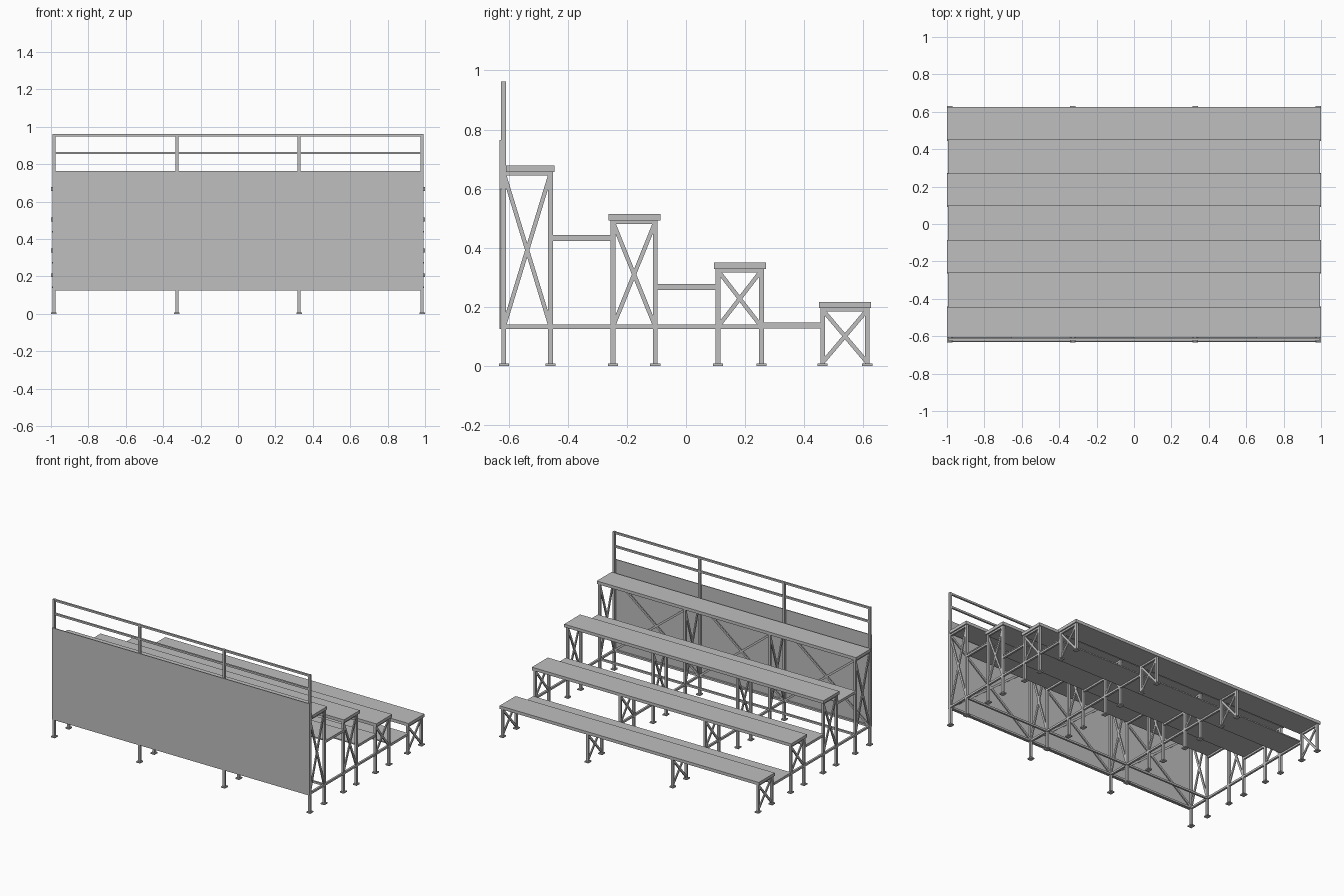
import bpy, bmesh
from mathutils import Vector, Matrix

if "Cube" in bpy.data.objects:
    bpy.data.objects.remove(bpy.data.objects["Cube"])

steel = bpy.data.materials.new("light grey metal")
steel.use_nodes = True
GREY = (0.52, 0.52, 0.52, 1)
steel.diffuse_color = GREY
steel.node_tree.nodes["Principled BSDF"].inputs["Base Color"].default_value = GREY


def box(bm, lo, hi):
    """Box between two opposite corners."""
    lo, hi = Vector(lo), Vector(hi)
    bmesh.ops.create_cube(bm, size=1, matrix=Matrix.Translation((lo + hi) / 2)
                          @ Matrix.Diagonal((*(hi - lo), 1)))


def bar(bm, a, b, w=0.015, d=None):
    """Square bar running from a to b."""
    a, b = Vector(a), Vector(b)
    v = b - a
    side = Vector((1, 0, 0)) if abs(v.x) < 1e-6 else Vector((0, 1, 0))
    z = v.normalized()
    rot = Matrix((side, z.cross(side), z)).transposed().to_4x4()
    bmesh.ops.create_cube(bm, size=1, matrix=Matrix.Translation((a + b) / 2) @ rot
                          @ Matrix.Diagonal((d or w, w, v.length, 1)))


def finish(bm, name):
    mesh = bpy.data.meshes.new(name)
    bm.to_mesh(mesh)
    bm.free()
    mesh.materials.append(steel)
    obj = bpy.data.objects.new(name, mesh)
    bpy.context.collection.objects.link(obj)


FRAMES = (-0.985, -0.327, 0.327, 0.985)
LOW = 0.133   # height of the lower rails
# Rows from the tall one to the low one: legs y, y, seat y, y, seat top, brace foot
ROWS = [(-0.616, -0.458, -0.608, -0.445, 0.678, LOW),
        (-0.247, -0.104, -0.262, -0.086, 0.514, LOW),
        (0.108, 0.255, 0.095, 0.270, 0.350, LOW),
        (0.462, 0.613, 0.450, 0.626, 0.217, 0.012)]

# Benches: plank, legs with foot plates, crossed side braces
for n, (ya, yb, sa, sb, top, foot) in enumerate(ROWS, 1):
    bm = bmesh.new()
    box(bm, (-1, sa, top - 0.021), (1, sb, top))
    finish(bm, f"seat_{n}")

    legs, braces = bmesh.new(), bmesh.new()
    under = top - 0.021
    for x in FRAMES:
        for y in (ya, yb):
            bar(legs, (x, y, 0), (x, y, under), 0.016)
            box(legs, (x - 0.015, y - 0.017, 0), (x + 0.015, y + 0.017, 0.008))
        bar(legs, (x, ya, under - 0.006), (x, yb, under - 0.006), 0.012)
        bar(braces, (x, ya, foot), (x, yb, under - 0.006), 0.014, 0.008)
        bar(braces, (x, yb, foot), (x, ya, under - 0.006), 0.014, 0.008)
    finish(legs, f"legs_{n}")
    finish(braces, f"side_braces_{n}")

# Footboards on cross bars between neighbouring benches
for n, (upper, lower) in enumerate(zip(ROWS, ROWS[1:]), 1):
    top = (0.443, 0.277, 0.147)[n - 1]
    bm = bmesh.new()
    box(bm, (-0.995, upper[1] + 0.008, top - 0.008), (0.995, lower[0] - 0.008, top))
    finish(bm, f"footboard_{n}")
    bm = bmesh.new()
    for x in FRAMES:
        bar(bm, (x, upper[1], top - 0.014), (x, lower[0], top - 0.014), 0.013)
    finish(bm, f"footboard_supports_{n}")

# Lower rails, running across each frame and along the tall rows
bm = bmesh.new()
for x in FRAMES:
    bar(bm, (x, ROWS[0][0], LOW), (x, ROWS[2][1], LOW), 0.014)
for y in (ROWS[0][0], ROWS[0][1]):
    bar(bm, (FRAMES[0], y, LOW), (FRAMES[-1], y, LOW), 0.013)
finish(bm, "lower_rails")

# Backing panel with crossed braces in each bay
bm = bmesh.new()
box(bm, (-0.993, -0.631, 0.125), (0.993, -0.625, 0.765))
finish(bm, "back_panel")
bm = bmesh.new()
for xa, xb in zip(FRAMES, FRAMES[1:]):
    bar(bm, (xa, -0.612, LOW), (xb, -0.612, 0.65), 0.014, 0.008)
    bar(bm, (xb, -0.612, LOW), (xa, -0.612, 0.65), 0.014, 0.008)
finish(bm, "panel_braces")

# Guard rail
bm = bmesh.new()
for x in FRAMES:
    bar(bm, (x, -0.617, 0.6), (x, -0.617, 0.962), 0.016)
for z in (0.86, 0.955):
    bar(bm, (-0.992, -0.617, z), (0.992, -0.617, z), 0.013)
finish(bm, "guard_rail")
